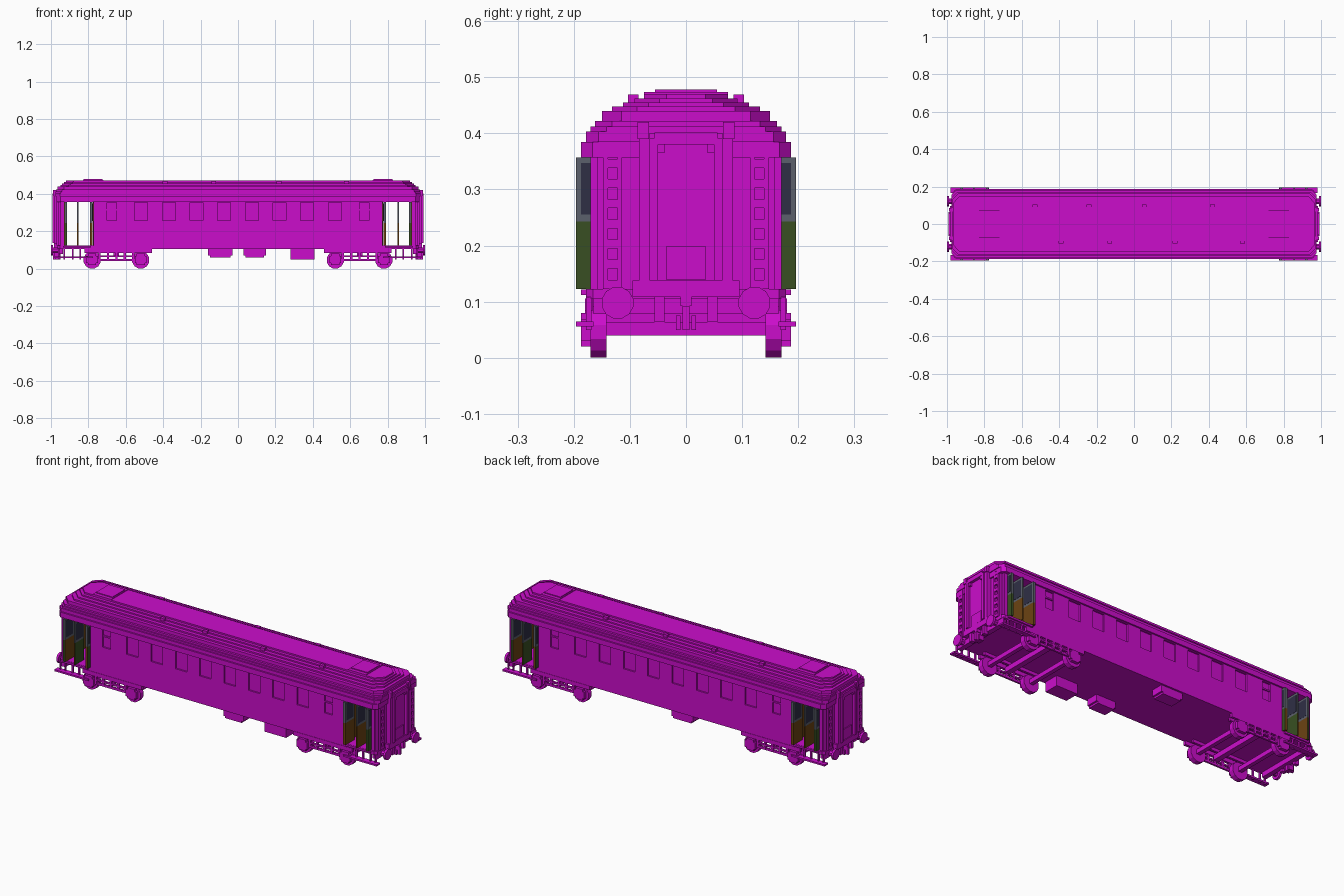
import bpy, bmesh, math
from mathutils import Matrix

cube = bpy.data.objects.get("Cube")
if cube:
    bpy.data.objects.remove(cube)


def material(name, rgb):
    m = bpy.data.materials.new(name)
    m.use_nodes = True
    m.diffuse_color = (*rgb, 1)
    node = next(n for n in m.node_tree.nodes if n.type == 'BSDF_PRINCIPLED')
    node.inputs["Base Color"].default_value = (*rgb, 1)
    return m


MAGENTA = material("magenta paint", (0.60, 0.004, 0.60))
GREEN = material("dark green door", (0.040, 0.078, 0.016))
BROWN = material("brown wood", (0.150, 0.055, 0.006))
GREY = material("grey frame", (0.105, 0.115, 0.150))
NAVY = material("dark navy glass", (0.028, 0.028, 0.060))
BOTH = (1, -1)
CORNERS = [(sx, sy) for sx in BOTH for sy in BOTH]


def finish(name, bm, mats):
    bmesh.ops.recalc_face_normals(bm, faces=bm.faces)
    mesh = bpy.data.meshes.new(name)
    bm.to_mesh(mesh)
    bm.free()
    for m in mats:
        mesh.materials.append(m)
    ob = bpy.data.objects.new(name, mesh)
    bpy.context.scene.collection.objects.link(ob)
    return ob


def add_box(bm, b):
    x0, x1, y0, y1, z0, z1 = b
    mat = (Matrix.Translation(((x0 + x1) / 2, (y0 + y1) / 2, (z0 + z1) / 2))
           @ Matrix.Diagonal((abs(x1 - x0), abs(y1 - y0), abs(z1 - z0), 1)))
    bmesh.ops.create_cube(bm, size=1, matrix=mat)


def boxes(name, items, mat=MAGENTA, signs=((1, 1),)):
    """One object from boxes (x0, x1, y0, y1, z0, z1), repeated for each sign pair."""
    bm = bmesh.new()
    for sx, sy in signs:
        for x0, x1, y0, y1, z0, z1 in items:
            add_box(bm, (sx * x0, sx * x1, sy * y0, sy * y1, z0, z1))
    return finish(name, bm, [mat])


def add_slab(bm, hl, hw, c, z0, z1):
    """Flat slab with cut corners."""
    pts = [(hl, hw - c), (hl - c, hw), (c - hl, hw), (-hl, hw - c),
           (-hl, c - hw), (c - hl, -hw), (hl - c, -hw), (hl, c - hw)]
    face = bm.faces.new([bm.verts.new((x, y, z0)) for x, y in pts])
    top = bmesh.ops.extrude_face_region(bm, geom=[face])["geom"]
    for v in top:
        if isinstance(v, bmesh.types.BMVert):
            v.co.z = z1


# Stepped roof: half length, half width, corner cut, bottom, top
roof = bmesh.new()
for layer in [(.970, .187, .020, .357, .385), (.975, .178, .022, .385, .403),
              (.975, .170, .028, .403, .412), (.972, .162, .030, .412, .422),
              (.965, .150, .035, .422, .440), (.950, .132, .045, .440, .448),
              (.940, .112, .045, .448, .455), (.930, .092, .045, .455, .462),
              (.920, .075, .040, .462, .470)]:
    add_slab(roof, *layer)
finish("roof", roof, [MAGENTA])
boxes("roof_hatches", [(.72, .83, -.075, .075, .465, .4735),
                       (.725, .825, -.055, .055, .4735, .478)], signs=[(1, 1), (-1, 1)])
vents = [(x, 1) for x in (-.53, -.24, .055, .42)] + [(x, -1) for x in (-.39, -.13, .22, .58)]
boxes("roof_vents", [(x - .013, x + .013, s * .085, s * .103, .450, .469) for x, s in vents])

# Floor and passenger saloon
floor = bmesh.new()
add_slab(floor, .965, .178, .012, .105, .123)
finish("floor", floor, [MAGENTA])
boxes("saloon_core", [(-.772, .772, -.169, .169, .12, .36)])

# Outer side skin, leaving shallow window recesses
Z0, Z1 = .256, .353
openings = [(-.70, -.65)] + [(x - .035, x + .035) for x in
            (-.518, -.370, -.222, -.074, .074, .222, .370, .518)] + [(.65, .70)]
edges = [-.772] + [e for o in openings for e in o] + [.772]
skin = [(-.772, .772, .168, .178, .12, Z0), (-.772, .772, .168, .178, Z1, .358)]
skin += [(edges[i], edges[i + 1], .168, .178, Z0, Z1) for i in range(0, len(edges), 2)]
skin += [(s * .65, s * .70, .168, .175, .312, .320) for s in BOTH]
boxes("side_skin", skin, signs=[(1, 1), (1, -1)])

# Wood panelling inside the entrance lobbies
boxes("lobby_panelling", [(.771, .776, -.165, .165, .123, .357),
                          (.927, .931, -.165, .165, .123, .357)], BROWN, [(1, 1), (-1, 1)])


# Open door leaves: solid lower half, framed glass above
def door_leaf(name, x, t, outer, inner):
    for part, z0, z1 in (("panel", .123, .243), ("frame", .243, .357)):
        bm = bmesh.new()
        for sx, sy in CORNERS:
            add_box(bm, (sx * (x - t), sx * (x + t), sy * .118, sy * .196, z0, z1))
        mats = [GREY] if part == "frame" else [outer, inner]
        ob = finish(f"{name}_{part}", bm, mats)
        if part == "panel":
            for p in ob.data.polygons:
                if p.normal.x * p.center.x < -1e-4:
                    p.material_index = 1
    boxes(name + "_glass", [(x - t - .001, x + t + .001, .127, .187, .255, .347)], NAVY, CORNERS)


door_leaf("outer_door", .921, .006, GREEN, BROWN)
door_leaf("middle_door", .857, .003, BROWN, GREEN)
door_leaf("inner_door", .784, .007, BROWN, GREEN)

# End walls with ladder-like corner columns
boxes("end_walls", [(.930, .962, -.158, .158, .105, .36), (.930, .950, -.170, .170, .105, .36)],
      signs=[(1, 1), (-1, 1)])
columns = [(.96, .971, .114, .122, .123, .385), (.96, .971, .139, .148, .123, .385)]
columns += [(.96, .971, .122, .139, .123 + i * .0359, .139 + i * .0359) for i in range(8)]
boxes("end_columns", columns, signs=CORNERS)

# Gangway with stepped arch, door and lamps
boxes("gangway_frame", [(.96, .985, .065, .084, .123, .400), (.96, .985, 0, .075, .400, .412),
                        (.96, .993, .050, .065, .138, .392), (.96, .993, 0, .056, .380, .402),
                        (.96, .990, .038, .050, .365, .380), (.96, .985, 0, .095, .108, .138),
                        (.96, .990, .066, .086, .390, .420)], signs=CORNERS)
boxes("gangway_door", [(.96, .978, -.05, .05, .138, .38),
                       (.96, .983, -.036, .036, .14, .198)], signs=[(1, 1), (-1, 1)])

# Buffer beam, coupling and hoses
boxes("buffer_beam", [(.935, .962, -.165, .165, .078, .108)], signs=[(1, 1), (-1, 1)])
boxes("coupling", [(.95, .985, -.010, .010, .092, .115), (.95, .990, -.006, .006, .05, .092),
                   (.95, .978, -.018, -.010, .05, .075), (.95, .978, .010, .018, .05, .075)],
      signs=[(1, 1), (-1, 1)])
boxes("hoses", [(.955, .980, .038, .056, .064, .110)], signs=CORNERS)


def discs(name, spots, radius, depth, axis, sides=12):
    bm = bmesh.new()
    for loc in spots:
        rot = Matrix.Rotation(math.pi / 2, 4, axis)
        turn = Matrix.Rotation(math.pi / sides, 4, 'Z')
        bmesh.ops.create_cone(bm, cap_ends=True, segments=sides, radius1=radius, radius2=radius,
                              depth=depth, matrix=Matrix.Translation(loc) @ rot @ turn)
    return finish(name, bm, [MAGENTA])


discs("buffer_heads", [(sx * .994, sy * .122, .098) for sx, sy in CORNERS], .029, .012, 'Y')
discs("buffer_stems", [(sx * .972, sy * .122, .098) for sx, sy in CORNERS], .015, .040, 'Y', 8)

# Bogies: wheels, axles and pierced side frames
AXLES = (.52, .78)
discs("wheels", [(sx * x, sy * .156, .046) for sx, sy in CORNERS for x in AXLES], .047, .028, 'X')
boxes("axles", [(x - .011, x + .011, -.145, .145, .040, .064) for x in AXLES]
      + [(.635, .665, -.165, .165, .062, .090)], signs=[(1, 1), (-1, 1)])
frame = [(.46, .82, .166, .180, .084, .106), (.55, .75, .168, .178, .040, .052)]
frame += [(x - .006, x + .006, .168, .180, .045, .09) for x in (.56, .605, .65, .695, .74)]
for x in AXLES:
    frame += [(x - .032, x + .032, .168, .187, .030, .068),
              (x - .022, x + .022, .168, .187, .020, .080)]
frame += [(.56, .74, .168, .180, .062, .070), (.48, .82, .130, .142, .088, .106)]
boxes("bogie_frames", frame, signs=CORNERS)

# Footboards below the doors
steps = [(.775, .980, .165, .196, .056, .065)]
steps += [(x, x + .007, .168, .178, .050, .108) for x in (.84, .88, .925, .955)]
boxes("footboards", steps, signs=CORNERS)
boxes("door_sills", [(.785, .935, .170, .187, .112, .122)], signs=CORNERS)

# Equipment boxes under the floor
boxes("equipment_boxes", [(-.160, -.030, .10, .168, .070, .107), (-.150, -.040, .10, .168, .060, .070),
                          (.030, .150, -.168, -.10, .070, .107), (.040, .140, -.168, -.10, .060, .070),
                          (.280, .410, -.168, -.085, .050, .107)])
